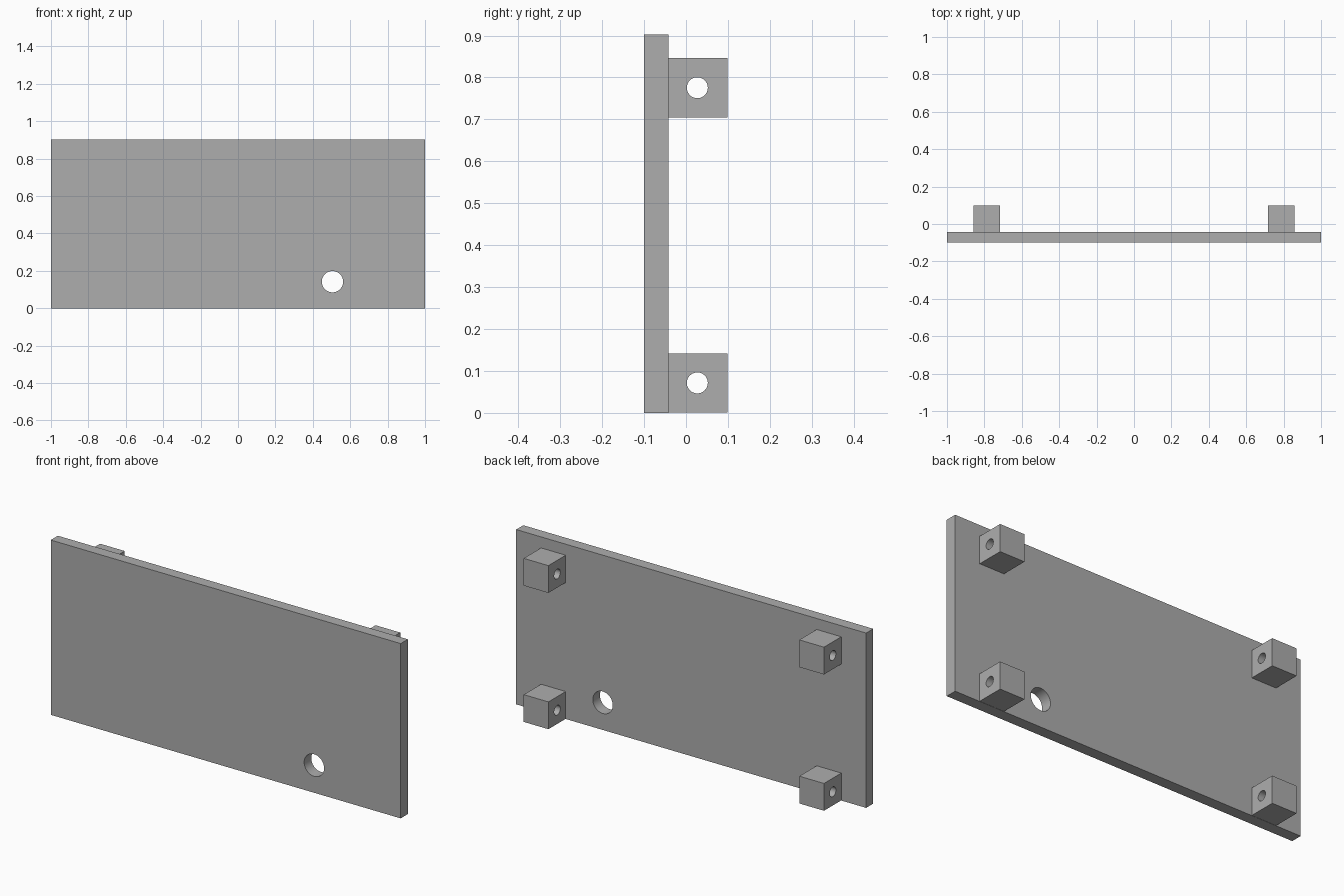
import bpy
from math import pi

cube = bpy.data.objects.get("Cube")
if cube:
    bpy.data.objects.remove(cube)

GREY = (0.42, 0.42, 0.42, 1)
mat = bpy.data.materials.new("plain grey")
mat.use_nodes = True
mat.diffuse_color = GREY
mat.node_tree.nodes["Principled BSDF"].inputs["Base Color"].default_value = GREY


def box(name, low, high):
    centre = [(a + b) / 2 for a, b in zip(low, high)]
    bpy.ops.mesh.primitive_cube_add(size=1, location=centre)
    ob = bpy.context.object
    ob.name = name
    ob.scale = [b - a for a, b in zip(low, high)]
    bpy.ops.object.transform_apply(location=False, rotation=False, scale=True)
    ob.data.materials.append(mat)
    return ob


def drill(ob, centre, radius, rotation):
    """Cut a round through hole and keep its wall smooth."""
    bpy.ops.mesh.primitive_cylinder_add(vertices=48, radius=radius, depth=0.4,
                                        location=centre, rotation=rotation)
    cutter = bpy.context.object
    cutter.name = ob.name + "_hole_cutter"
    cutter.data.materials.append(mat)
    cutter.hide_render = True
    mod = ob.modifiers.new("hole", 'BOOLEAN')
    mod.object = cutter
    mod.solver = 'EXACT'
    bpy.ops.object.select_all(action='DESELECT')
    ob.select_set(True)
    bpy.context.view_layer.objects.active = ob
    bpy.ops.object.modifier_apply(modifier=mod.name)
    bpy.data.objects.remove(cutter)
    bpy.ops.object.shade_smooth_by_angle(angle=pi / 6)


# Flat panel with one round opening
BACK = -0.042
panel = box("panel", (-1, -0.1, 0), (1, BACK, 0.903))
drill(panel, (0.505, -0.07, 0.142), 0.057, (pi / 2, 0, 0))

# Four mounting blocks on the back, each bored sideways
SIZE = 0.141
for side, x in (("left", 0.717), ("right", -0.717 - SIZE)):
    for level, z in (("lower", 0.001), ("upper", 0.705)):
        block = box(f"{level}_{side}_block", (x, BACK, z),
                    (x + SIZE, BACK + SIZE, z + SIZE))
        drill(block, (x + SIZE / 2, 0.027, z + SIZE / 2), 0.025, (0, pi / 2, 0))
